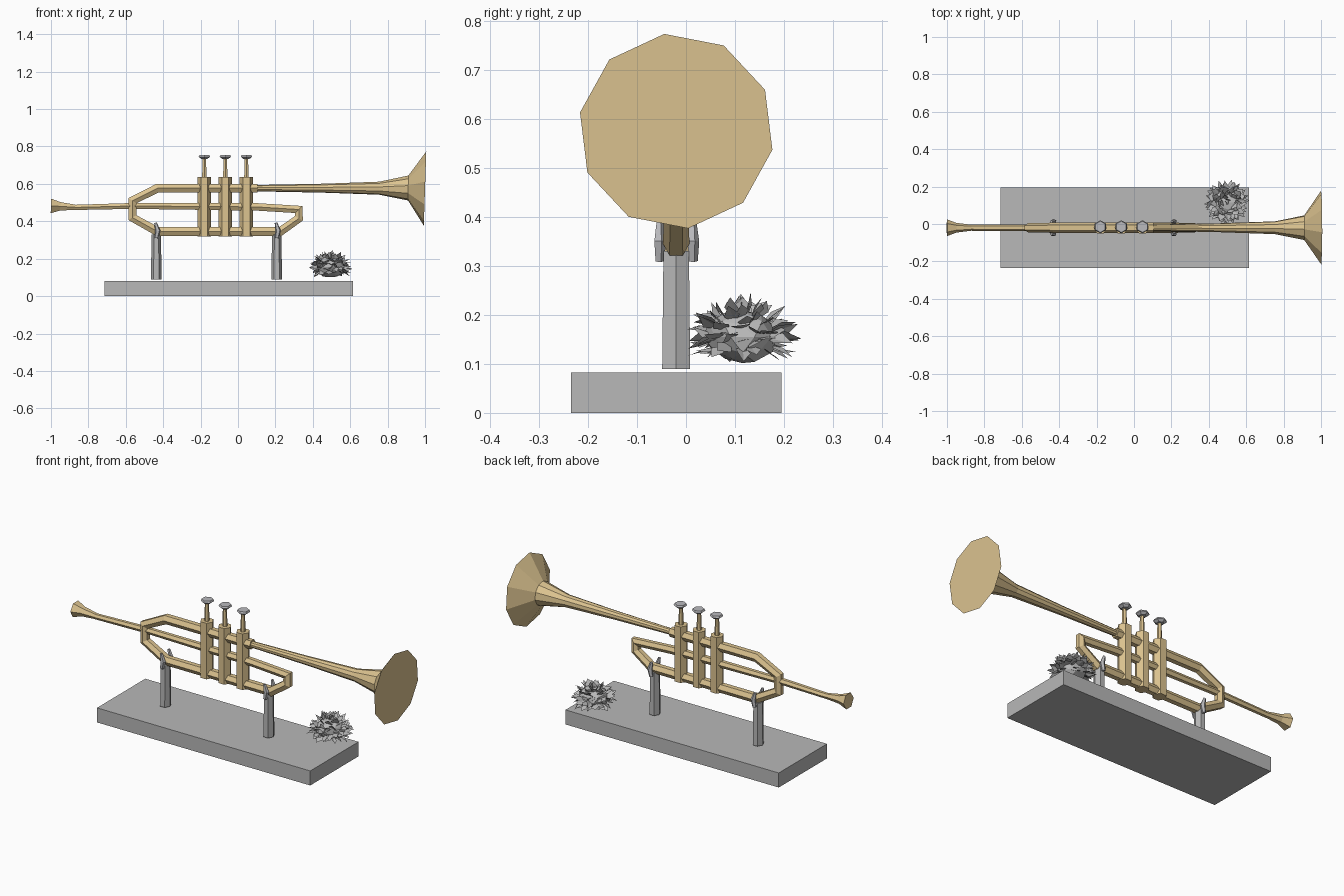
import bpy, bmesh, math, random
from mathutils import Vector

cube = bpy.data.objects.get("Cube")
if cube:
    bpy.data.objects.remove(cube, do_unlink=True)


def material(name, rgb):
    m = bpy.data.materials.new(name)
    m.use_nodes = True
    m.diffuse_color = (*rgb, 1)
    bsdf = next(n for n in m.node_tree.nodes if n.type == "BSDF_PRINCIPLED")
    bsdf.inputs["Base Color"].default_value = (*rgb, 1)
    return m


BRASS = material("brass", (0.72, 0.55, 0.28))
GREY = material("stone grey", (0.48, 0.48, 0.48))
SILVER = material("silver", (0.49, 0.49, 0.51))
AXIS_Y = -0.02
rng = random.Random(4)


def finish(name, bm, mat, recalc=True):
    if recalc:
        bmesh.ops.recalc_face_normals(bm, faces=bm.faces)
    mesh = bpy.data.meshes.new(name)
    bm.to_mesh(mesh)
    bm.free()
    mesh.materials.append(mat)
    obj = bpy.data.objects.new(name, mesh)
    bpy.context.collection.objects.link(obj)
    return obj


def tube(name, path, mat, sides=6, y=AXIS_Y, phase=0.0, squash=1.0):
    """Mitred faceted sweep along (x, z, radius) points in the xz plane."""
    bm = bmesh.new()
    pts = [Vector((x, 0, z)) for x, z, r in path]
    rings = []
    for i, p in enumerate(pts):
        into = (p - pts[i - 1]).normalized() if i else (pts[1] - p).normalized()
        out = (pts[i + 1] - p).normalized() if i + 1 < len(pts) else into
        t = (into + out).normalized()
        n = Vector((-t.z, 0, t.x)) / max(t.dot(into), 0.4)
        r = path[i][2]
        ring = []
        for k in range(sides):
            a = phase + math.tau * k / sides
            v = p + n * (r * squash * math.sin(a))
            ring.append(bm.verts.new((v.x, y + r * math.cos(a), v.z)))
        rings.append(ring)
    for a, b in zip(rings, rings[1:]):
        for k in range(sides):
            j = (k + 1) % sides
            bm.faces.new((a[k], a[j], b[j], b[k]))
    bm.faces.new(rings[0])
    bm.faces.new(rings[-1])
    return finish(name, bm, mat)


# Plinth
bm = bmesh.new()
bmesh.ops.create_cube(bm, size=1)
for v in bm.verts:
    v.co = (v.co.x * 1.33 - 0.05, v.co.y * 0.43 - 0.02, (v.co.z + 0.5) * 0.082)
finish("plinth", bm, GREY)

# Folded main tubing, running back out through the lead pipe to the mouthpiece
tube("main_tubing", [
    (0.105, 0.577, 0.027), (-0.43, 0.577, 0.027), (-0.565, 0.51, 0.025),
    (-0.565, 0.42, 0.025), (-0.43, 0.345, 0.027), (0.225, 0.345, 0.027),
    (0.325, 0.415, 0.025), (0.325, 0.463, 0.023), (0.1, 0.477, 0.023),
    (-0.57, 0.482, 0.018), (-0.88, 0.474, 0.016)], BRASS)
tube("mouthpiece", [
    (-0.87, 0.475, 0.016), (-0.95, 0.48, 0.026), (-1.0, 0.482, 0.045)], BRASS)

# Bell with its long flare and closed mouth
tube("bell", [
    (0.09, 0.577, 0.017), (0.45, 0.577, 0.024), (0.755, 0.577, 0.035),
    (0.91, 0.578, 0.067), (1.0, 0.575, 0.2)],
    BRASS, sides=10, phase=math.radians(25))

# Valves with stems and finger buttons
for i, x in enumerate((-0.18, -0.068, 0.045), 1):
    tube(f"valve_{i}", [(x, 0.32, 0.036), (x, 0.636, 0.036)],
         BRASS, phase=math.pi / 6)
    tube(f"valve_stem_{i}", [(x, 0.63, 0.014), (x, 0.74, 0.01)], BRASS)
    tube(f"valve_button_{i}", [
        (x, 0.734, 0.02), (x, 0.745, 0.035), (x, 0.755, 0.03)],
        SILVER, y=-0.015)

# Stand posts with two prongs each holding the lower tube
for side, x in (("right", -0.437), ("left", 0.207)):
    tube(f"{side}_post", [(x, 0.09, 0.033), (x, 0.33, 0.03)],
         GREY, phase=math.pi / 6, squash=0.85)
    for s, where in ((-1, "front"), (1, "back")):
        tube(f"{side}_{where}_prong", [
            (x, 0.31, 0.01), (x + 0.008, 0.35, 0.013), (x - 0.004, 0.392, 0.007)],
            SILVER, sides=5, y=AXIS_Y + s * 0.034, squash=1.1)

# Shrub: faceted core under layered folded leaves
bm = bmesh.new()
centre = Vector((0.495, 0.115, 0.155))
core = bmesh.ops.create_icosphere(bm, subdivisions=2, radius=0.075)
for v in core["verts"]:
    v.co = Vector((v.co.x, v.co.y, v.co.z * 0.75)) * rng.uniform(0.9, 1.1) + centre
for elevation, count in ((-25, 16), (-5, 20), (15, 20), (35, 16), (55, 11), (78, 6)):
    for k in range(count):
        a = math.tau * (k + rng.uniform(-0.3, 0.3)) / count
        e = math.radians(elevation + rng.uniform(-9, 9))
        around = Vector((-math.sin(a), math.cos(a), 0))
        flat = Vector((math.cos(a), math.sin(a), 0))
        out = flat * math.cos(e) + Vector((0, 0, 0.75 * math.sin(e)))
        lift = around.cross(out) * -1
        width = around * rng.uniform(0.014, 0.022)
        twist = lift * rng.uniform(-0.012, 0.012)
        reach = rng.uniform(0.105, 0.125)
        root = centre + out * 0.055
        tip = centre + out * reach + lift * rng.uniform(-0.012, 0.012)
        mid = centre + out * 0.088
        one, two = mid + width + twist, mid - width - twist
        r, t, p, q = (bm.verts.new(c) for c in (root, tip, one, two))
        bm.faces.new((r, p, t))
        bm.faces.new((r, t, q))
finish("shrub", bm, GREY, recalc=False)
